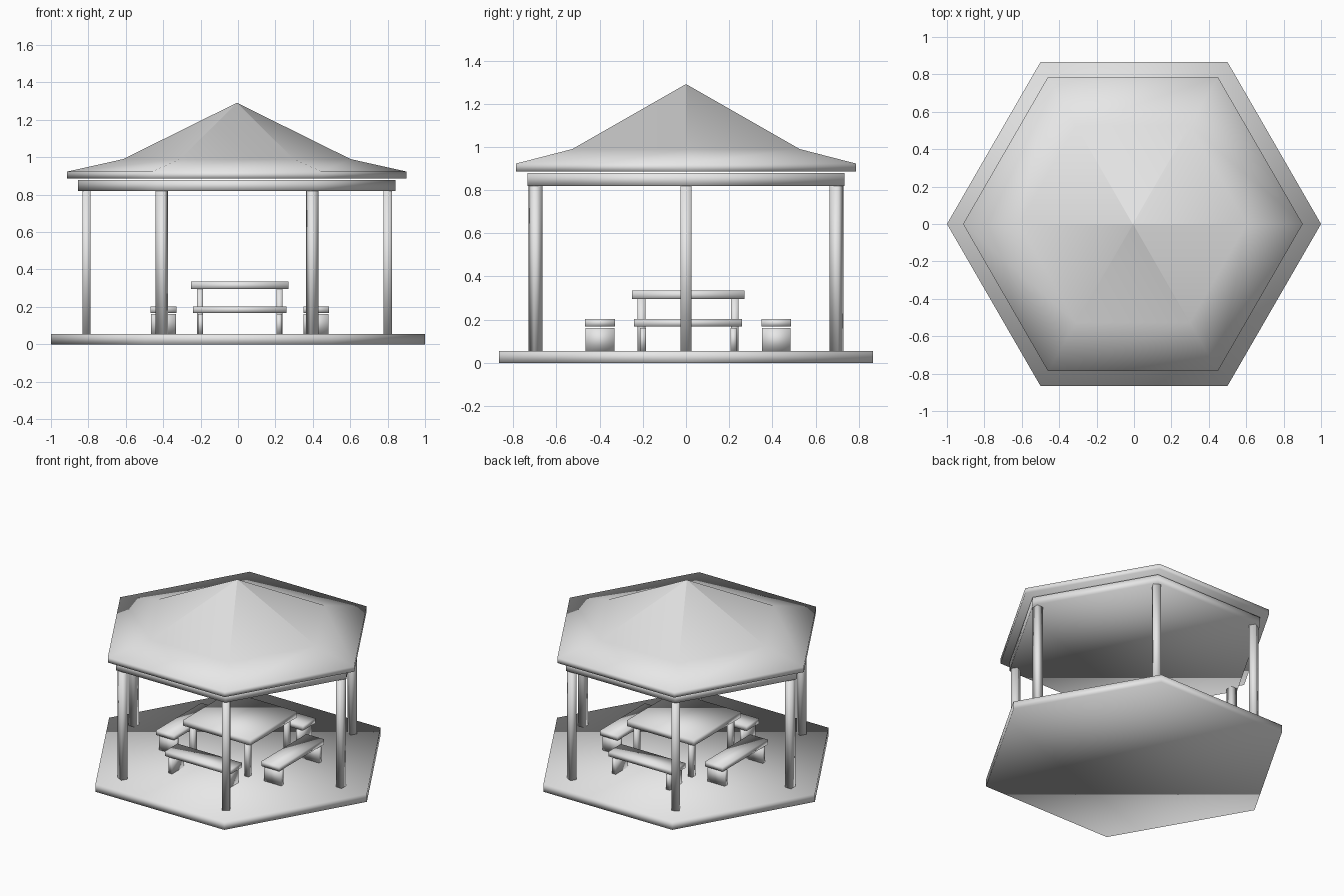
import bpy
import bmesh
from math import cos, sin, pi
from mathutils import Matrix, Vector

cube = bpy.data.objects.get("Cube")
if cube:
    bpy.data.objects.remove(cube)

# One plain grey for the whole shelter
grey = bpy.data.materials.new("light grey")
grey.use_nodes = True
GREY = (0.8, 0.8, 0.8, 1)
grey.diffuse_color = GREY
grey.node_tree.nodes["Principled BSDF"].inputs["Base Color"].default_value = GREY


def finish(name, bm):
    """Turn a bmesh into a smooth-shaded grey object."""
    bmesh.ops.recalc_face_normals(bm, faces=bm.faces)
    for face in bm.faces:
        face.smooth = True
    mesh = bpy.data.meshes.new(name)
    bm.to_mesh(mesh)
    bm.free()
    mesh.materials.append(grey)
    obj = bpy.data.objects.new(name, mesh)
    bpy.context.collection.objects.link(obj)
    return obj


def hexagon(name, profile, x=0.0):
    """Loft six-sided rings through (radius, height) pairs and cap the ends."""
    bm = bmesh.new()
    rings = [[bm.verts.new((x + r * cos(k * pi / 3), r * sin(k * pi / 3), z))
              for k in range(6)] for r, z in profile]
    for low, high in zip(rings, rings[1:]):
        for k in range(6):
            n = (k + 1) % 6
            bm.faces.new((low[k], low[n], high[n], high[k]))
    bm.faces.new(rings[0][::-1])
    bm.faces.new(rings[-1])
    return finish(name, bm)


def box(name, centre, size, bottom, top, angle=0.0):
    """Upright box at centre (x, y), turned about z."""
    bm = bmesh.new()
    place = (Matrix.Translation(Vector((*centre, (bottom + top) / 2)))
             @ Matrix.Rotation(angle, 4, 'Z')
             @ Matrix.Diagonal((*size, top - bottom, 1)))
    bmesh.ops.create_cube(bm, size=1, matrix=place)
    return finish(name, bm)


FLOOR = 0.055

# Floor slab, ceiling slab and two-pitch roof
hexagon("floor", [(1, 0), (1, FLOOR)])
hexagon("ceiling_beam", [(0.848, 0.82), (0.848, 0.879)], x=-0.007)
hexagon("roof", [(0.908, 0.887), (0.908, 0.923), (0.608, 0.99), (0.002, 1.29)], x=-0.006)

# Posts at the six corners, each turned to face the centre
for k in range(6):
    a = k * pi / 3
    box(f"post_{k + 1}", (0.805 * cos(a) - 0.005, 0.805 * sin(a)),
        (0.045, 0.05), FLOOR, 0.82, a)

# Table
MID = 0.01
box("table_top", (MID, MID), (0.52, 0.52), 0.295, 0.335)
for sx in (-1, 1):
    for sy in (-1, 1):
        side = ("right" if sx < 0 else "left") + ("_front" if sy < 0 else "_back")
        box("table_leg_" + side, (MID + sx * 0.212, MID + sy * 0.216),
            (0.032, 0.036), FLOOR, 0.295)

# Four benches: a plank on two broad panel legs
for k, side in enumerate(("left", "back", "right", "front")):
    a = k * pi / 2
    out, along = Vector((cos(a), sin(a))), Vector((-sin(a), cos(a)))
    centre = Vector((MID, MID)) + out * 0.408
    box(f"bench_seat_{side}", centre, (0.138, 0.5), 0.168, 0.202, a)
    for s, end in ((-1, "a"), (1, "b")):
        box(f"bench_leg_{side}_{end}", centre + along * s * 0.21,
            (0.134, 0.028), FLOOR, 0.161, a)
